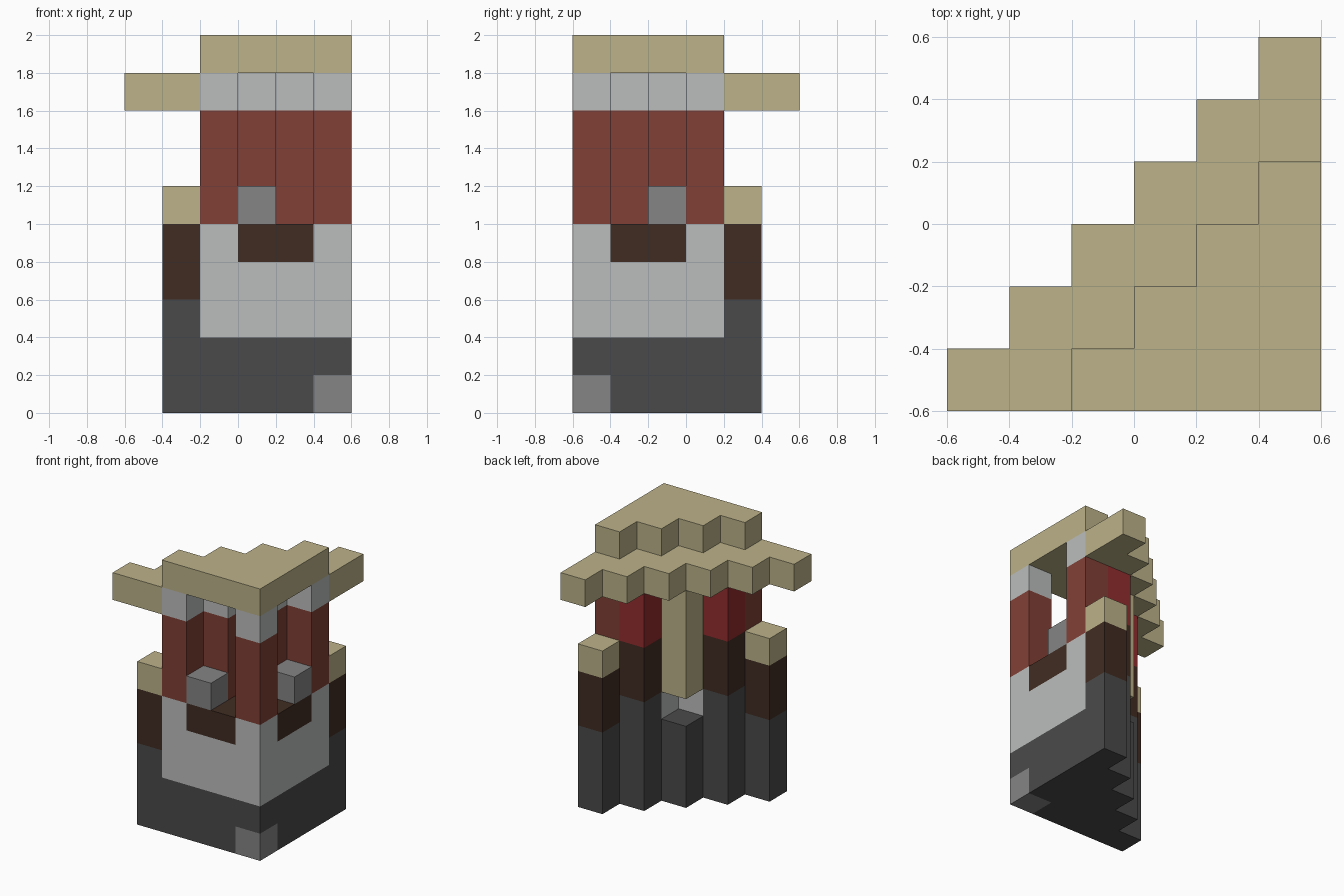
import bpy
import bmesh
import math
from mathutils import Vector

cube = bpy.data.objects.get("Cube")
if cube:
    bpy.data.objects.remove(cube, do_unlink=True)

S = 0.2      # block size
HALF = 0.6   # half of the footprint


def material(name, rgb):
    lin = [((c / 255 + 0.055) / 1.055) ** 2.4 for c in rgb] + [1.0]
    mat = bpy.data.materials.new(name)
    mat.use_nodes = True
    mat.diffuse_color = lin
    mat.node_tree.nodes["Principled BSDF"].inputs["Base Color"].default_value = lin
    return mat


tan = material("tan", (188, 178, 137))
pale = material("pale grey", (187, 189, 188))
brick = material("brick red", (129, 64, 53))
crimson = material("crimson", (146, 44, 46))
brown = material("dark brown", (64, 44, 34))
charcoal = material("charcoal", (74, 74, 74))
grey = material("mid grey", (133, 133, 133))


def steps(first, last):
    """Plan cells between two diagonals, counted from the front corner."""
    return {(a, b) for a in range(last + 1) for b in range(last + 1)
            if first <= a + b <= last}


def pair(a, b):
    """A plan cell and its mirror across the diagonal."""
    return {(a, b), (b, a)}


def stack(plan, low, high):
    """Fill plan cells with blocks from layer low up to layer high."""
    return {(a, b, k) for a, b in plan for k in range(low, high)}


corner = {(0, 0)}
wall = steps(3, 3)
inner = pair(1, 3)

parts = [
    # lower body
    ("corner_foot", grey, stack(corner, 0, 1)),
    ("base", charcoal, stack(steps(0, 4), 0, 2) - stack(corner, 0, 1)
     | stack(steps(4, 4), 2, 3) | stack(inner, 3, 4)),
    ("beard", pale, stack(steps(0, 3), 2, 4) | stack(corner | wall, 4, 5)),
    ("mouth", brown, stack(steps(1, 2), 4, 5)),
    # arms and back
    ("arms", brown, stack(pair(4, 0), 3, 5)),
    ("hands", tan, stack(pair(4, 0), 5, 6)),
    ("back_panels", brown, stack(inner, 4, 6)),
    ("back_top_panels", crimson, stack(inner, 6, 8)),
    ("back_post", tan, stack({(2, 2)}, 4, 8)),
    # face
    ("nose_and_stepped_wall", brick, stack(corner | wall, 5, 8)),
    ("eyes", grey, stack(pair(2, 0), 5, 6)),
    ("brow_band", pale, stack(corner | wall, 8, 9)),
    # hat
    ("hat_brim", tan, stack(steps(4, 5), 8, 9)),
    ("hat_crown", tan, stack(steps(0, 3), 9, 10)),
]

filled = set().union(*(cells for _, _, cells in parts))


def place(p):
    return Vector((HALF - S * p[0], S * p[1] - HALF, S * p[2]))


def build(name, mat, cells):
    """Skin a set of blocks, leaving out faces hidden against other blocks."""
    bm = bmesh.new()
    for cell in sorted(cells):
        for axis in range(3):
            u, v = (axis + 1) % 3, (axis + 2) % 3
            for side in (0, 1):
                near = list(cell)
                near[axis] += 2 * side - 1
                if tuple(near) in filled:
                    continue
                verts = []
                for du, dv in ((0, 0), (1, 0), (1, 1), (0, 1)):
                    p = list(cell)
                    p[axis] += side
                    p[u] += du
                    p[v] += dv
                    verts.append(bm.verts.new(place(p)))
                # plan counts run against x, so the winding is reversed
                bm.faces.new(verts[::-1] if side else verts)
    bmesh.ops.remove_doubles(bm, verts=bm.verts, dist=S / 100)
    bmesh.ops.dissolve_limit(bm, angle_limit=math.radians(1),
                             verts=bm.verts, edges=bm.edges, delimit={'NORMAL'})
    mesh = bpy.data.meshes.new(name)
    bm.to_mesh(mesh)
    bm.free()
    mesh.materials.append(mat)
    obj = bpy.data.objects.new(name, mesh)
    bpy.context.collection.objects.link(obj)


for part in parts:
    build(*part)
